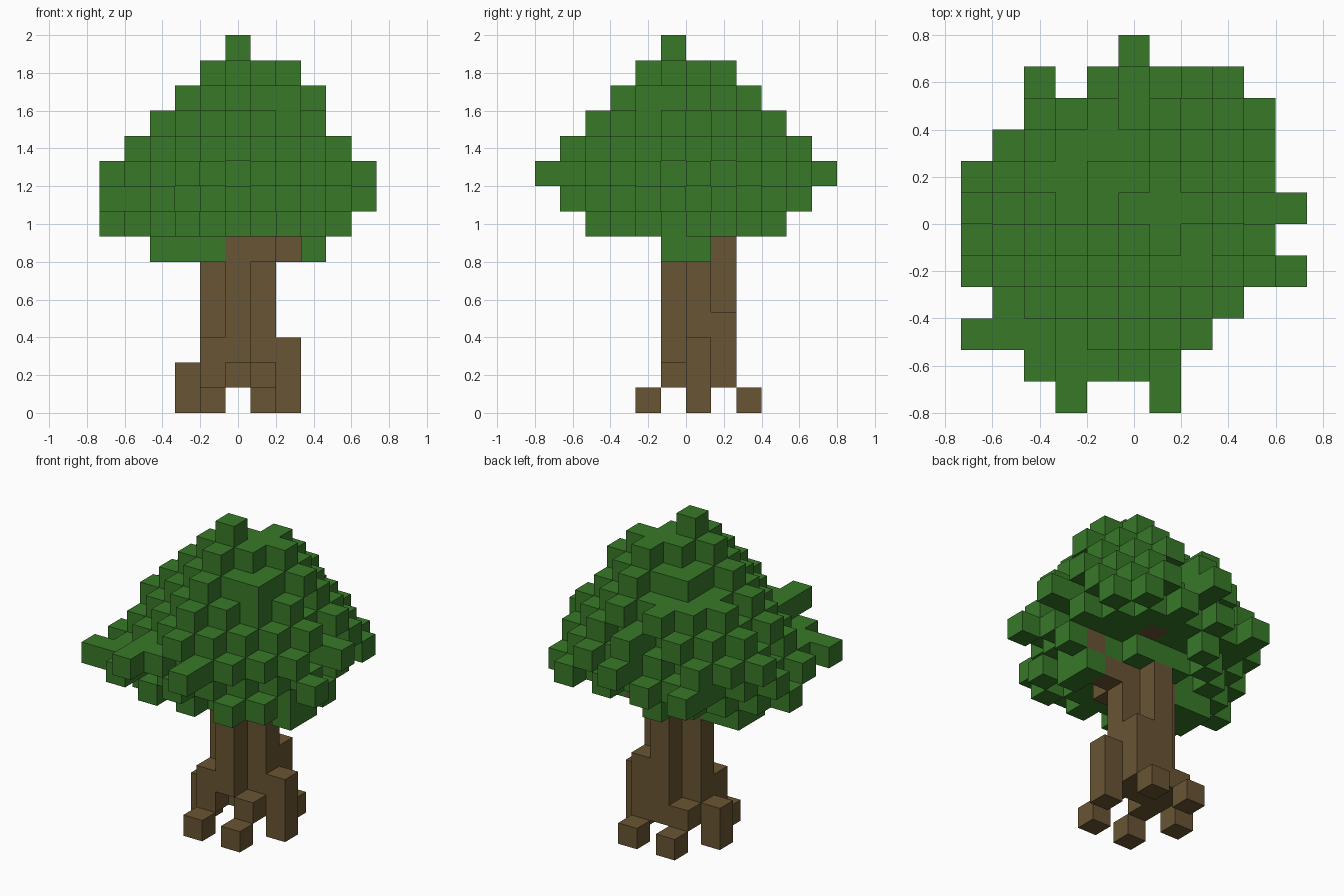
import bpy
import bmesh
from math import hypot
from mathutils import Vector

CELL = 2 / 15

cube = bpy.data.objects.get("Cube")
if cube:
    bpy.data.objects.remove(cube, do_unlink=True)


def make_material(name, colour):
    mat = bpy.data.materials.new(name)
    mat.use_nodes = True
    mat.diffuse_color = (*colour, 1)
    for node in mat.node_tree.nodes:
        if node.type == "BSDF_PRINCIPLED":
            node.inputs["Base Color"].default_value = (*colour, 1)
            node.inputs["Roughness"].default_value = 0.9
    return mat


def column(i, j, low, high):
    return {(i, j, k) for k in range(low, high + 1)}


def build_blocks(name, cells, material):
    """Join grid cells into one mesh, keeping only the outer faces."""
    bm = bmesh.new()
    for cell in sorted(cells):
        centre = Vector((cell[0], cell[1] + 0.5, cell[2] + 0.5))
        for axis in range(3):
            for sign in (-1, 1):
                neighbour = list(cell)
                neighbour[axis] += sign
                if tuple(neighbour) in cells:
                    continue
                out, u, v = Vector(), Vector(), Vector()
                out[axis] = sign / 2
                u[(axis + 1) % 3] = 0.5
                v[(axis + 2) % 3] = sign / 2
                corners = (-u - v, u - v, u + v, v - u)
                bm.faces.new([bm.verts.new((centre + out + c) * CELL) for c in corners])
    bmesh.ops.remove_doubles(bm, verts=bm.verts, dist=CELL / 100)
    mesh = bpy.data.meshes.new(name)
    bm.to_mesh(mesh)
    bm.free()
    mesh.materials.append(material)
    obj = bpy.data.objects.new(name, mesh)
    bpy.context.collection.objects.link(obj)
    return obj


bark = make_material("bark brown", (0.138, 0.089, 0.033))
leaf = make_material("leaf green", (0.040, 0.190, 0.022))

# Trunk: cross-shaped core with uneven buttresses in its corners
trunk = set()
for i, j in ((0, 0), (0, -1), (0, 1), (-1, 0), (1, 0)):
    trunk |= column(i, j, 1, 6)
for i, j, top in ((1, 1, 3), (-1, 1, 1), (-1, -1, 2), (1, -1, 1)):
    trunk |= column(i, j, 1, top)
trunk.remove((0, -1, 1))
build_blocks("trunk", trunk, bark)

# Roots: tall ones at the sides, short ones at front and back
roots = column(2, 0, 0, 2) | column(-2, 0, 0, 1)
for side in (-1, 1):
    roots |= {(side, -2, 0), (side, 2, 0)}
build_blocks("roots", roots, bark)

# Branches showing below the leaves
branches = {(1, -1, 6), (2, 0, 6), (3, 0, 7), (1, 2, 8)}
build_blocks("branches", branches, bark)

# Leaf twigs that stick out of the widest layers
twigs = {(0, 5, 9), (-2, -6, 9), (1, -6, 9), (-2, -5, 9), (1, -5, 9),
         (-1, -5, 9), (-3, -5, 8), (-3, 4, 8), (-1, 4, 8), (1, 4, 8),
         (2, 4, 9), (3, 4, 8), (3, 3, 9), (4, 3, 8), (4, 2, 9),
         (-4, 2, 9), (-3, 3, 8), (-5, 1, 9), (-5, 0, 8), (-5, -1, 7),
         (-5, -2, 8), (5, 0, 9), (5, -2, 8), (-4, -3, 8), (0, 4, 9),
         (-5, -4, 8), (-4, -4, 8), (-3, -4, 8), (0, 4, 10), (0, -5, 10)}
footprint = {(i, j) for i, j, k in twigs}
footprint |= {(i, j) for i in range(-4, 5) for j in range(-5, 5)
              if hypot(i, j + 0.5) < 4.6}

# Crown: discs with alternating rim blocks, as
# level: centre x, solid radius, rim radius, x limits, half depth
layers = {7: (0, 3.1, 4.2, -4, 4, 4), 8: (0, 3.9, 4.65, -4, 4, 5),
          9: (0, 4, 4.65, -4, 4, 5), 10: (0, 3.6, 4.35, -4, 4, 5),
          11: (0, 2.9, 3.7, -3, 3, 4), 12: (0.5, 2.2, 2.75, -2, 3, 3),
          13: (0.5, 1.4, 1.9, -1, 2, 2)}
crown = {(0, -1, 14)} | twigs
for k, (cx, solid, rim, left, right, depth) in layers.items():
    for i in range(left, right + 1):
        for j in range(-depth, depth):
            reach = rim if (i + j + k) % 2 else solid
            if (i, j) in footprint and hypot(i - cx, j + 0.5) < reach:
                crown.add((i, j, k))

# The lowest layer is open at the back, apart from a few hanging clumps
crown -= {c for c in crown if c[2] == 7 and c[1] > 0}
crown |= {(-1, 1, 7), (0, 1, 7), (1, 1, 7), (-3, 1, 7), (-2, 2, 7), (-1, 3, 7)}

# Low leaf clumps beside the trunk
for i in (-3, -2, 3):
    crown |= {(i, -1, 6), (i, 0, 6)}
crown.add((-1, -1, 6))
build_blocks("leaf_crown", crown - branches, leaf)
